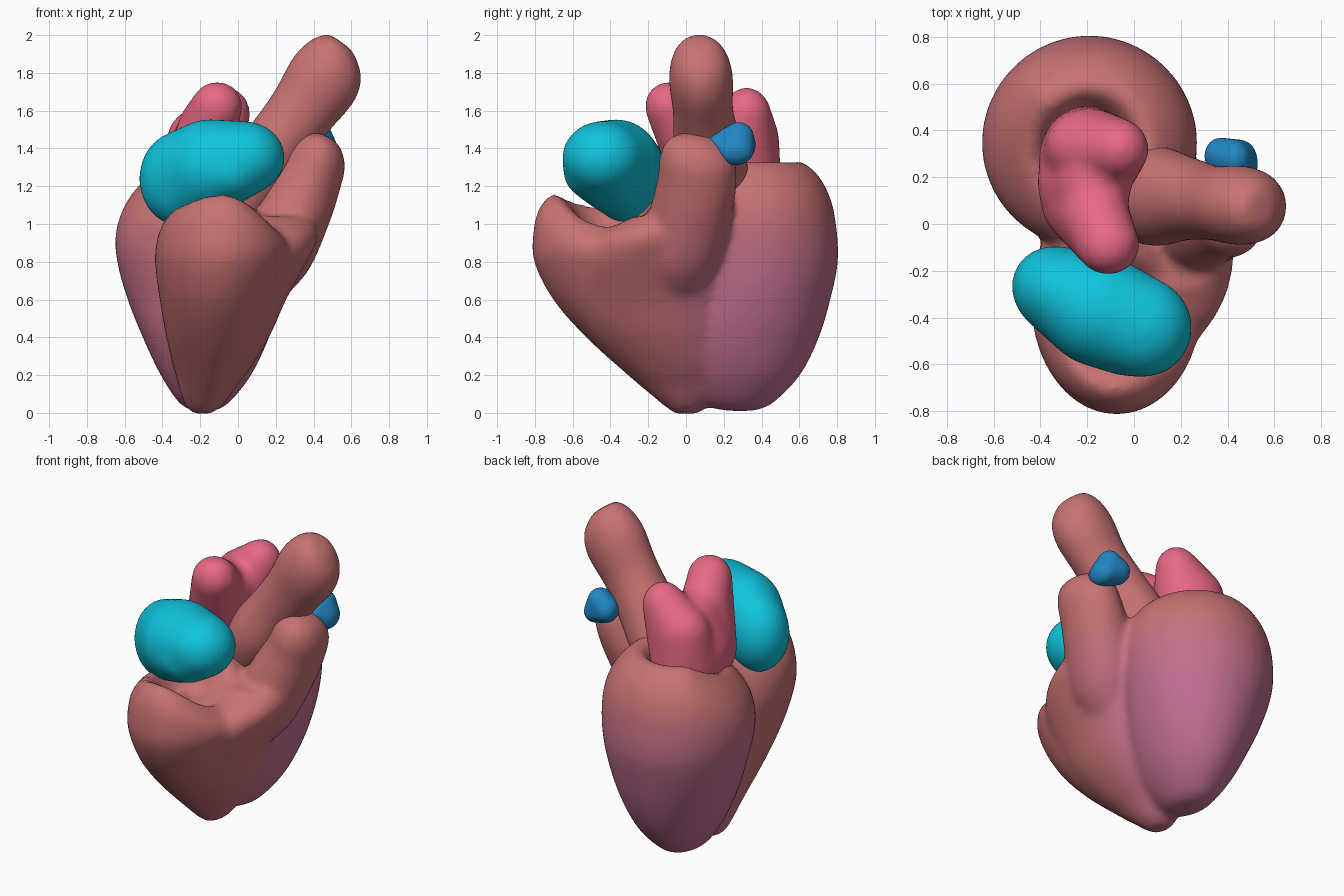
import bpy, bmesh, math
from mathutils import Vector, Matrix

if "Cube" in bpy.data.objects:
    bpy.data.objects.remove(bpy.data.objects["Cube"])

SIDES = 40


def material(name, rgb):
    m = bpy.data.materials.new(name)
    m.diffuse_color = (*rgb, 1)
    m.use_nodes = True
    m.node_tree.nodes["Principled BSDF"].inputs["Base Color"].default_value = m.diffuse_color
    return m


def refine(rings, steps=4):
    """Smooth in-between rings (Catmull-Rom)."""
    out = []
    for k in range(len(rings) - 1):
        p0, p1 = rings[max(k - 1, 0)], rings[k]
        p2, p3 = rings[k + 1], rings[min(k + 2, len(rings) - 1)]
        for s in range(steps):
            t = s / steps
            out.append([0.5 * (2 * b + (c - a) * t + (2 * a - 5 * b + 4 * c - d) * t * t
                               + (3 * b - a - 3 * c + d) * t ** 3)
                        for a, b, c, d in zip(p0, p1, p2, p3)])
    return out + [rings[-1]]


def loft(bm, rings, axis=(0, 0, 1), drop=lambda c, s: 0):
    """Closed skin through ellipses (cx, cy, cz, rx, ry) square to axis.
    drop(cos, sin) lowers the upper rim around its circumference."""
    v = Vector((0, 1, 0))
    u = v.cross(Vector(axis).normalized())
    loops = []
    for x, y, z, rx, ry in refine(rings):
        loop = []
        ramp = min(1, max(0, (z - 0.8) / 0.3))
        for i in range(SIDES):
            a = 2 * math.pi * i / SIDES
            c, s = math.cos(a), math.sin(a)
            p = Vector((x, y, z)) + u * rx * c + v * ry * s
            p.z -= ramp * drop(c, s)
            loop.append(bm.verts.new(p))
        loops.append(loop)
    for a, b in zip(loops, loops[1:]):
        for i in range(SIDES):
            j = (i + 1) % SIDES
            bm.faces.new((a[i], a[j], b[j], b[i]))
    bm.faces.new(loops[0][::-1])
    bm.faces.new(loops[-1])


def hull(bm, blobs, turn=0):
    """Taut skin around ellipsoids (center, radii)."""
    tmp = bmesh.new()
    for center, radii in blobs:
        m = (Matrix.Translation(center) @ Matrix.Rotation(math.radians(turn), 4, 'Z')
             @ Matrix.Diagonal((*radii, 1)))
        bmesh.ops.create_uvsphere(tmp, u_segments=28, v_segments=18, radius=1, matrix=m)
    verts = [bm.verts.new(v.co) for v in tmp.verts]
    tmp.free()
    bmesh.ops.convex_hull(bm, input=verts)
    bmesh.ops.delete(bm, geom=[v for v in verts if v.is_valid and not v.link_faces],
                     context='VERTS')


def fuse(name, bm, mats, voxel=0.02, smooth=8):
    """Melt overlapping pieces into one soft organic surface."""
    bmesh.ops.recalc_face_normals(bm, faces=bm.faces)
    me = bpy.data.meshes.new(name)
    bm.to_mesh(me)
    bm.free()
    ob = bpy.data.objects.new(name, me)
    bpy.context.collection.objects.link(ob)
    r = ob.modifiers.new("fuse", 'REMESH')
    r.mode, r.voxel_size = 'VOXEL', voxel
    s = ob.modifiers.new("soften", 'SMOOTH')
    s.factor, s.iterations = 0.5, smooth
    dg = bpy.context.evaluated_depsgraph_get()
    baked = bpy.data.meshes.new_from_object(ob.evaluated_get(dg))
    ob.modifiers.clear()
    ob.data = baked
    baked.materials.clear()
    for m in mats:
        baked.materials.append(m)
    for p in baked.polygons:
        p.use_smooth = True
        p.material_index = 0
    return ob


# muscle colours, fading from red-brown to purple
brown, purple = Vector((0.58, 0.17, 0.17)), Vector((0.53, 0.16, 0.29))
STEPS = 16
muscle = [material(f"muscle_{i}", brown.lerp(purple, i / (STEPS - 1))) for i in range(STEPS)]

# left ventricle: cup with a rolled rim, lower toward the front left
bm = bmesh.new()
loft(bm, [(-.18, .29, .01, .05, .07), (-.18, .27, .05, .13, .19),
          (-.17, .29, .2, .24, .315), (-.17, .31, .4, .335, .395),
          (-.18, .34, .6, .405, .425), (-.19, .35, .8, .45, .455),
          (-.19, .345, 1.0, .46, .45), (-.19, .33, 1.15, .43, .43),
          (-.19, .33, 1.27, .35, .36), (-.19, .33, 1.335, .25, .26),
          (-.19, .33, 1.27, .18, .19), (-.19, .33, 1.18, .14, .15)],
     drop=lambda c, s: .14 * max(0, -.7 * c - .7 * s))
# right ventricle: front cup with its rim dipping at the sides
loft(bm, [(-.19, 0, -.006, .04, .06), (-.18, 0, .04, .10, .12),
          (-.15, -.02, .2, .18, .29), (-.12, -.14, .4, .26, .39),
          (-.10, -.25, .6, .315, .455), (-.08, -.32, .8, .36, .485),
          (-.07, -.35, .95, .36, .46), (-.07, -.38, 1.08, .32, .40),
          (-.08, -.40, 1.16, .23, .30), (-.08, -.40, 1.08, .16, .20),
          (-.08, -.40, .98, .12, .15)],
     drop=lambda c, s: c * c * (.17 if c > 0 else .07))
# shoulder joining the cup to the outflow trunk
loft(bm, [(-.12, -.03, .06, .03, .05), (-.09, -.02, .2, .13, .25),
          (-.04, -.10, .4, .205, .36), (.025, -.16, .6, .23, .40),
          (.10, -.18, .8, .265, .40), (.16, -.15, .93, .265, .33),
          (.20, -.08, 1.04, .20, .20)])
# outflow trunk
loft(bm, [(.11, -.05, .6, .09, .12), (.20, -.03, .82, .185, .22),
          (.31, .03, 1.08, .19, .22),
          (.385, .06, 1.25, .17, .21), (.425, .055, 1.36, .155, .195),
          (.455, .03, 1.44, .10, .13), (.46, .02, 1.47, .04, .05)], axis=(.4, 0, .92))
heart = fuse("ventricles", bm, muscle, smooth=14)
for p in heart.data.polygons:
    c = p.center
    ty = min(1, max(0, (c.y + 0.18) / 0.45))
    tz = min(1, max(0, (1.15 - c.z) / 0.5))
    p.material_index = round(ty * tz * (STEPS - 1))

# aorta
bm = bmesh.new()
loft(bm, [(-.02, .12, 1.08, .16, .18), (.09, .12, 1.25, .19, .215),
          (.22, .11, 1.44, .175, .18), (.34, .09, 1.6, .18, .16),
          (.45, .08, 1.76, .20, .17), (.515, .075, 1.87, .17, .15),
          (.54, .07, 1.945, .10, .10), (.545, .07, 1.965, .05, .05)], axis=(.58, 0, .81))
fuse("aorta", bm, [muscle[0]])

# left atrium: back and front chambers rising to vein stumps, with a saddle between
bm = bmesh.new()
hull(bm, [((-.20, .27, 1.22), (.21, .235, .2)), ((-.19, .33, 1.44), (.19, .165, .18)),
          ((-.06, .32, 1.585), (.125, .13, .14))])
hull(bm, [((-.23, .1, 1.26), (.17, .18, .2)), ((-.17, .04, 1.50), (.15, .16, .17)),
          ((-.11, -.09, 1.625), (.135, .13, .13))])
hull(bm, [((-.23, .18, 1.28), (.185, .22, .2)), ((-.17, .17, 1.48), (.16, .2, .15))])
fuse("left_atrium", bm, [material("pink", (.80, .14, .23))], smooth=16)

# right atrium
bm = bmesh.new()
hull(bm, [((-.31, -.29, 1.24), (.22, .19, .25)), ((-.15, -.37, 1.305), (.25, .24, .25)),
          ((.03, -.44, 1.35), (.22, .215, .195)), ((-.03, -.47, 1.28), (.18, .18, .16))], -28)
fuse("right_atrium", bm, [material("cyan", (.005, .55, .72))], smooth=10)

# pulmonary artery stump
bm = bmesh.new()
hull(bm, [((.37, .29, 1.42), (.07, .08, .08)), ((.43, .28, 1.46), (.07, .08, .08)),
          ((.46, .26, 1.39), (.07, .10, .08)), ((.42, .17, 1.43), (.06, .06, .05))])
fuse("pulmonary_artery", bm, [material("blue", (.015, .24, .55))], 0.012, 5)
